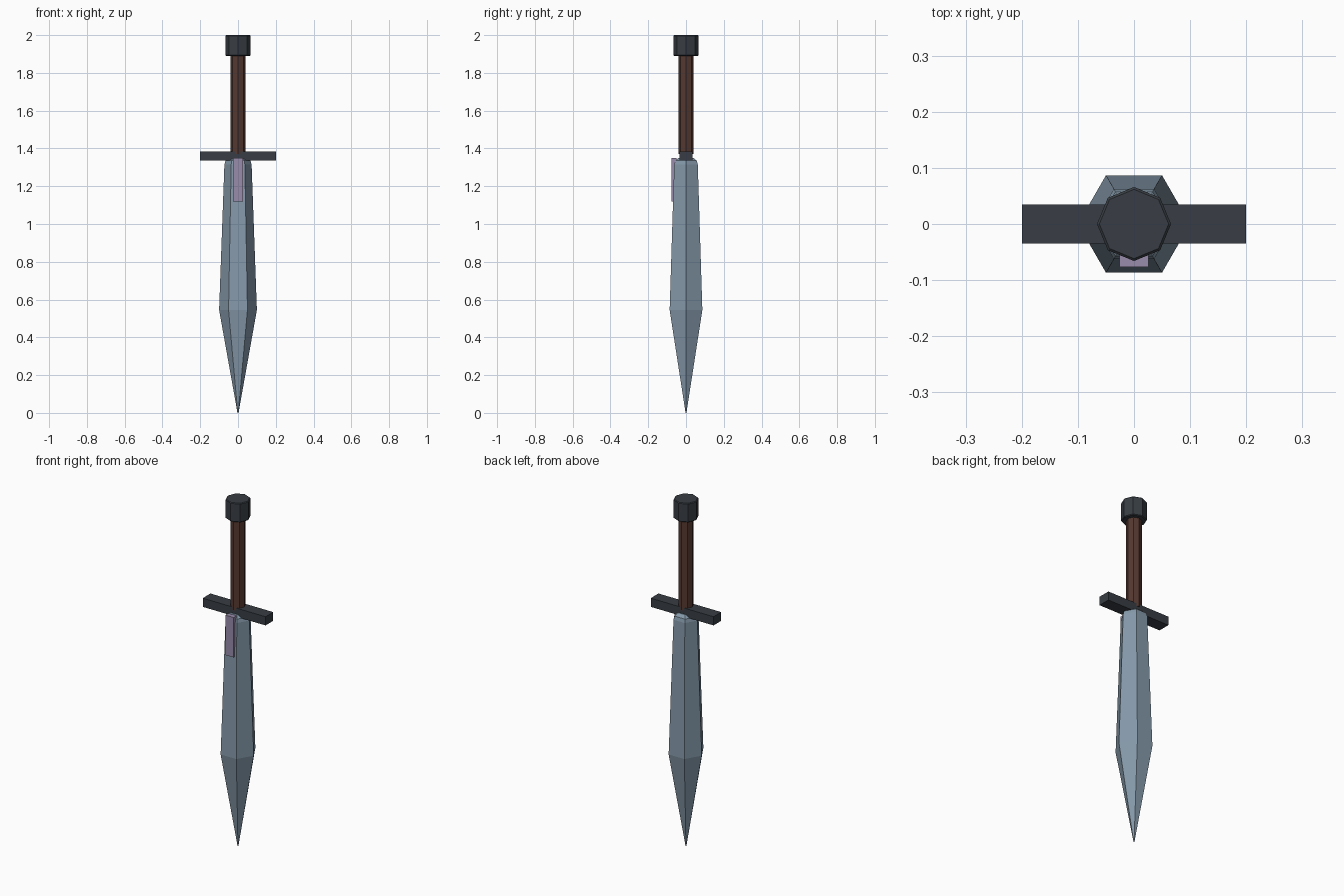
import bpy
import bmesh
from math import cos, sin, tau

cube = bpy.data.objects.get("Cube")
if cube:
    bpy.data.objects.remove(cube, do_unlink=True)


def material(name, r, g, b):
    m = bpy.data.materials.new(name)
    m.use_nodes = True
    m.diffuse_color = (r, g, b, 1)
    m.node_tree.nodes["Principled BSDF"].inputs["Base Color"].default_value = (r, g, b, 1)
    return m


steel = material("blue grey steel", 0.235, 0.32, 0.40)
iron = material("dark iron", 0.04, 0.048, 0.058)
leather = material("brown leather", 0.09, 0.04, 0.03)
mauve = material("mauve inlay", 0.32, 0.265, 0.41)


def finish(name, bm, mat, bevel=0):
    bmesh.ops.recalc_face_normals(bm, faces=bm.faces)
    mesh = bpy.data.meshes.new(name)
    bm.to_mesh(mesh)
    bm.free()
    mesh.materials.append(mat)
    ob = bpy.data.objects.new(name, mesh)
    bpy.context.collection.objects.link(ob)
    if bevel:
        mod = ob.modifiers.new("edge bevel", "BEVEL")
        mod.width = bevel
        mod.segments = 1
        mod.angle_limit = 0.9  # rims only
    return ob


def prism(name, sides, profile, mat, bevel=0):
    """Stack polygon rings from (radius, height) pairs and cap both ends."""
    bm = bmesh.new()
    rings = [[bm.verts.new((r * cos(tau * i / sides), r * sin(tau * i / sides), z))
              for i in range(sides)] for r, z in profile]
    for low, high in zip(rings, rings[1:]):
        for i in range(sides):
            j = (i + 1) % sides
            bm.faces.new((low[i], low[j], high[j], high[i]))
    bm.faces.new(rings[0])
    bm.faces.new(rings[-1])
    return finish(name, bm, mat, bevel)


def box(name, low, high, mat):
    bm = bmesh.new()
    bmesh.ops.create_cube(bm, size=1)
    for v in bm.verts:
        v.co = [(a + b) / 2 + c * (b - a) for a, b, c in zip(low, high, v.co)]
    return finish(name, bm, mat)


# Six-sided blade, swelling toward a long point, with a rounded shoulder
prism("blade", 6, [(0.003, 0), (0.008, 0.03), (0.1, 0.545), (0.072, 1.315),
                   (0.066, 1.335), (0.045, 1.35)], steel)

# Inlay plate on the front of the blade
box("blade_inlay", (-0.026, -0.077, 1.12), (0.026, -0.05, 1.35), mauve)

# Hilt
box("crossguard", (-0.2, -0.035, 1.335), (0.2, 0.035, 1.385), iron)
prism("grip", 8, [(0.04, 1.37), (0.04, 1.9)], leather)
prism("pommel", 8, [(0.066, 1.89), (0.066, 2.0)], iron, bevel=0.004)
